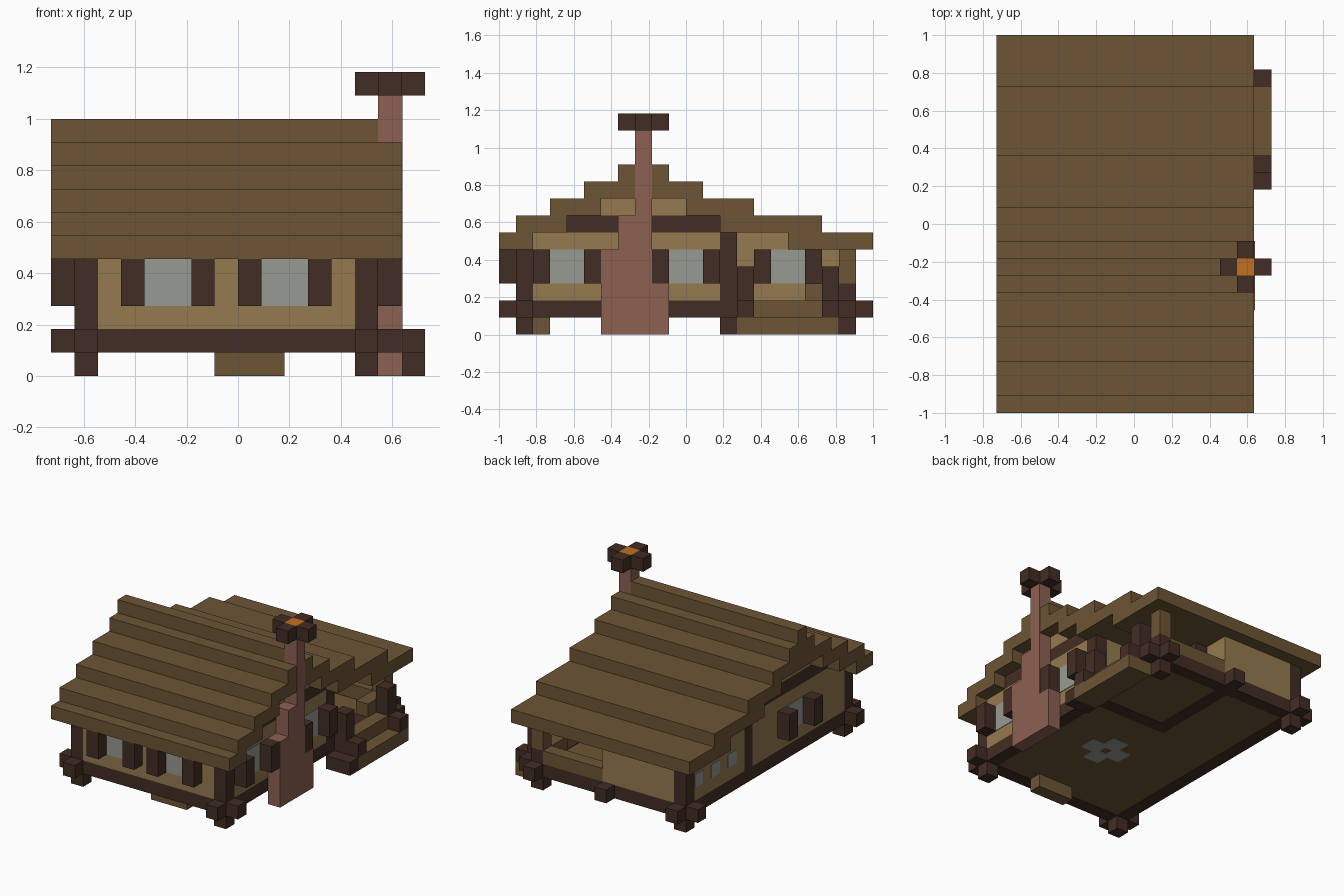
import bpy
import bmesh

UNIT = 1 / 11   # edge of one building block
PLATE = 0.04    # thickness of thin plates, in blocks

cube = bpy.data.objects.get("Cube")
if cube:
    bpy.data.objects.remove(cube, do_unlink=True)


def material(name, red, green, blue):
    mat = bpy.data.materials.new(name)
    mat.use_nodes = True
    colour = (red, green, blue, 1)
    mat.diffuse_color = colour
    mat.node_tree.nodes["Principled BSDF"].inputs["Base Color"].default_value = colour
    return mat


roof_brown = material("roof brown", .152, .09, .036)
wall_tan = material("wall tan", .3, .195, .08)
dark_wood = material("dark wood", .055, .026, .018)
brick = material("brick pink", .27, .118, .085)
glass = material("pale glass", .31, .32, .29)
ember = material("ember orange", .54, .16, .015)


def part(name, mat, *boxes):
    """One object from boxes, each given as x, y and z ranges in blocks."""
    bm = bmesh.new()
    for ranges in boxes:
        corners = [bm.verts.new([v * UNIT for v in (x, y, z)])
                   for x in ranges[0] for y in ranges[1] for z in ranges[2]]
        for axis in (1, 2, 4):
            for side in (0, axis):
                a, b = [n for n in (1, 2, 4) if n != axis]
                bm.faces.new([corners[side + k] for k in (0, a, a + b, b)])
    bmesh.ops.recalc_face_normals(bm, faces=bm.faces)
    mesh = bpy.data.meshes.new(name)
    bm.to_mesh(mesh)
    bm.free()
    mesh.materials.append(mat)
    obj = bpy.data.objects.new(name, mesh)
    bpy.context.collection.objects.link(obj)
    return obj


def cell(start):
    return (start, start + 1)


LEFT, RIGHT, FRONT, BACK = -7, 5, -10, 9   # first block of each outer wall
INNER_X, INNER_Y = -1, 2                   # walls that enclose the porch
BEAM = (1, 2)
WINDOW = (3, 5)
WALL = (2, 5)

# Roof: stepped courses, hollow below the upper ones
roof_x = (-8, 7)
courses = [(5, -11, -9), (5, 6, 11), (6, -10, -7), (6, 2, 8),
           (7, -8, -5), (7, 0, 4), (8, -6, 1), (9, -4, -1)]
part("stepped_roof", roof_brown, *[(roof_x, (a, b), cell(z)) for z, a, b in courses])
part("roof_ridge", roof_brown, ((-8, 6), (-3, -2), (10, 11)))

# Base beams with ends that stick out at the corners
part("base_beams_across", dark_wood,
     *[((-8, 7), cell(y), BEAM) for y in (FRONT, BACK)],
     ((INNER_X, RIGHT), cell(INNER_Y), BEAM))
part("base_beams_along", dark_wood,
     *[(cell(x), (-11, 11), BEAM) for x in (LEFT, RIGHT)],
     (cell(INNER_X), (INNER_Y, 11), BEAM))
part("floor", roof_brown, ((-6, RIGHT), (-9, BACK), (1 + PLATE, 2 - PLATE)))
part("front_step", roof_brown, ((-1, 2), (-9, -8), (0, 1)))

# Corner feet and posts
for x in (LEFT, RIGHT):
    for y in (FRONT, BACK):
        porch_corner = x == RIGHT and y == BACK
        part("corner_foot", dark_wood, (cell(x), cell(y), (0, 1)))
        top = 3 if porch_corner else 5
        part("corner_post", dark_wood, (cell(x), cell(y), (2, top)))
part("porch_post", roof_brown, (cell(RIGHT), cell(BACK), WINDOW))
part("middle_posts", dark_wood,
     *[(cell(x), cell(INNER_Y), (2, 6)) for x in (LEFT, RIGHT)])

# Walls
part("front_wall", wall_tan, ((-6, RIGHT), cell(FRONT), WALL))
part("back_wall", wall_tan, ((-6, 0), cell(BACK), WALL))
part("right_wall", wall_tan, (cell(RIGHT), (-9, INNER_Y), (2, 6)))
part("left_wall", wall_tan, (cell(LEFT), (-9, INNER_Y), (2, 6)),
     (cell(LEFT), (3, BACK), WALL), (cell(LEFT), (3, 6), (5, 6)))
part("porch_side_wall", wall_tan, (cell(INNER_X), (3, BACK), WALL),
     (cell(INNER_X), (3, 6), (5, 6)))
part("porch_front_wall", wall_tan, ((INNER_X, RIGHT), cell(INNER_Y), (2, 6)))

# Gables
for x in (LEFT, RIGHT):
    part("gable_beam", dark_wood, (cell(x), (-7, 2), (6, 7)))
    part("gable_panel", wall_tan, (cell(x), (-5, 0), (7, 8)))


# Windows: a flush pane between two shutters that stand out one block
def window(name, axis, plane, out, start):
    def place(along, depth):
        across = tuple(sorted((plane, plane + out * depth)))
        return (across, along, WINDOW) if axis == "x" else (along, across, WINDOW)
    part(name + "_pane", glass, place((start, start + 2), PLATE))
    part(name + "_shutters", dark_wood,
         place(cell(start - 1), 1), place(cell(start + 2), 1))


for x in (-4, 1):
    window("front_window", "y", FRONT, -1, x)
for y in (-8, -1):
    window("right_window", "x", RIGHT + 1, 1, y)
window("porch_window", "x", INNER_X + 1, 1, 5)
window("left_window", "x", LEFT, -1, -4)
for y in (4, 6, 8):
    part("small_window", glass, ((LEFT - PLATE, LEFT), (y, y + 1), (3, 4)))

# Chimney, narrowing in steps, with a cross-shaped cap
stack_x = (6, 7 + PLATE)
part("chimney", brick,
     (stack_x, (-5, -1), (0, 3)), (stack_x, (-5, -2), (3, 5)),
     (stack_x, (-4, -2), (5, 7)), (stack_x, (-3, -2), (7, 12)))
part("chimney_cap", dark_wood,
     *[(cell(x), cell(y), (12, 13)) for x, y in ((5, -3), (7, -3), (6, -4), (6, -2))])
part("chimney_fire", ember, ((6, 7), (-3, -2), (12, 13)))

# Porch stairs with stepped side rails
part("lower_stair", roof_brown, ((6, 8), (3, 9), (0, 1)))
part("upper_stair", roof_brown, ((6, 7), (4, 8), BEAM))
for y in (3, 8):
    part("stair_rail", dark_wood, ((6, 8), cell(y), BEAM), ((6, 7), cell(y), (2, 4)))
part("stair_foot", dark_wood, ((6, 8), cell(INNER_Y), (0, 1)))
part("porch_rail", roof_brown,
     ((0, RIGHT), cell(BACK), (2, 3)), (cell(RIGHT), (7, BACK), (2, 3)))

# Pale ring inlaid in the underside of the floor
part("floor_inlay", glass,
     *[((x - .7, x + .7), (y - .7, y + .7), (1, 1 + PLATE))
       for x, y in ((-.5, -2.5), (1.5, -2.5), (.5, -3.5), (.5, -1.5))])
